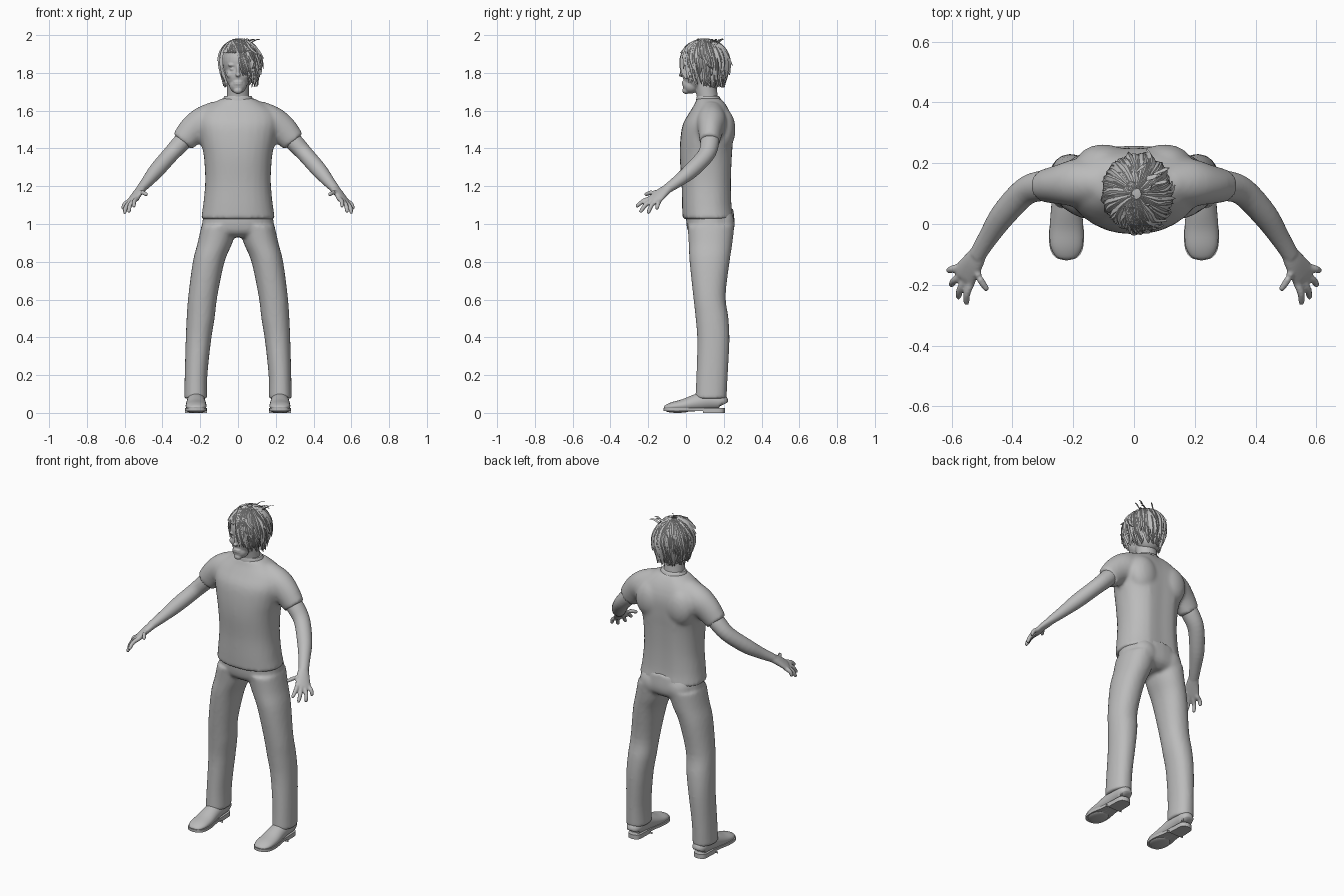
import bpy
import bmesh
import random
from math import cos, sin, pi, radians
from mathutils import Vector, Matrix

if "Cube" in bpy.data.objects:
    bpy.data.objects.remove(bpy.data.objects["Cube"])

random.seed(4)
SKIN = 0.006

grey = bpy.data.materials.new("plain grey")
grey.use_nodes = True
grey.diffuse_color = (0.5, 0.5, 0.5, 1)
grey.node_tree.nodes["Principled BSDF"].inputs["Base Color"].default_value = (0.5, 0.5, 0.5, 1)


def finish(name, bm, voxel=None, smooth=4, angle=50):
    """Turn a bmesh into a smooth object, optionally fusing its pieces."""
    bmesh.ops.recalc_face_normals(bm, faces=bm.faces)
    mesh = bpy.data.meshes.new(name)
    bm.to_mesh(mesh)
    bm.free()
    mesh.materials.append(grey)
    obj = bpy.data.objects.new(name, mesh)
    bpy.context.collection.objects.link(obj)
    if voxel:
        fuse = obj.modifiers.new("fuse", "REMESH")
        fuse.mode = "VOXEL"
        fuse.voxel_size = voxel
        fuse.use_smooth_shade = True
        relax = obj.modifiers.new("relax", "SMOOTH")
        relax.iterations = smooth
    bpy.ops.object.select_all(action="DESELECT")
    obj.select_set(True)
    bpy.context.view_layer.objects.active = obj
    bpy.ops.object.shade_smooth_by_angle(angle=radians(angle))
    return obj


def spline(rows, steps):
    """Smooth curve through rows of numbers."""
    rows = [Vector(r) for r in rows]
    out = []
    for i in range(len(rows) - 1):
        p, q = rows[i], rows[i + 1]
        before, after = rows[max(i - 1, 0)], rows[min(i + 2, len(rows) - 1)]
        for k in range(steps):
            t = k / steps
            m, n = (q - before) / 2, (after - p) / 2
            out.append(p + m * t + (3 * (q - p) - 2 * m - n) * t ** 2
                       + (2 * (p - q) + m + n) * t ** 3)
    return out + [rows[-1]]


def loft(bm, rows, across=None, sides=28, steps=4, power=1.0, groove=0.0):
    """Skin oval rings: each row is x, y, z, half width, half depth."""
    rows = spline(rows, steps)
    rings = []
    for i, row in enumerate(rows):
        centre = row.xyz if len(row) == 3 else Vector(row[:3])
        u, v = Vector((1, 0, 0)), Vector((0, 1, 0))
        if across:
            along = Vector(rows[min(i + 1, len(rows) - 1)][:3]) - Vector(rows[max(i - 1, 0)][:3])
            v = along.cross(Vector(across)).normalized()
            u = v.cross(along).normalized()
        ring = []
        for k in range(sides):
            a = 2 * pi * k / sides
            c, s = cos(a), sin(a)
            px = abs(c) ** power * (1 if c > 0 else -1)
            py = abs(s) ** power * (1 if s > 0 else -1)
            if s > 0:
                py -= groove * max(0, 1 - (c / 0.35) ** 2)
            ring.append(bm.verts.new(centre + u * px * row[3] + v * py * row[4]))
        rings.append(ring)
    for lower, upper in zip(rings, rings[1:]):
        for k in range(sides):
            j = (k + 1) % sides
            bm.faces.new((lower[k], lower[j], upper[j], upper[k]))
    bm.faces.new(rings[0])
    bm.faces.new(rings[-1])


def blob(bm, centre, size):
    matrix = Matrix.Translation(centre) @ Matrix.Diagonal((*size, 1))
    bmesh.ops.create_uvsphere(bm, u_segments=24, v_segments=16, radius=1, matrix=matrix)


def flip(rows, side):
    return [(r[0] * side, *r[1:]) for r in rows]


# Shirt: trunk and both short sleeves fused together
shirt = bmesh.new()
loft(shirt, [(0, .122, 1.025, .197, .14), (0, .115, 1.1, .185, .136), (0, .112, 1.22, .174, .136),
             (0, .11, 1.35, .18, .143), (0, .115, 1.45, .2, .145), (0, .122, 1.53, .215, .138),
             (0, .13, 1.59, .2, .112), (0, .13, 1.635, .14, .085), (0, .122, 1.665, .085, .065)],
     power=0.88, groove=0.09)
for side in (1, -1):
    loft(shirt, flip([(.1, .135, 1.565, .09, .075), (.18, .135, 1.535, .088, .08),
                      (.24, .13, 1.495, .078, .066), (.295, .125, 1.435, .064, .054)], side),
         across=(-.7 * side, 0, -.7))
    blob(shirt, (.1 * side, .2, 1.5), (.09, .062, .11))
finish("shirt", shirt, .011, 5)

# Collar band
collar = bmesh.new()
loft(collar, [(0, .122, 1.64, .086, .07), (0, .118, 1.668, .076, .063), (0, .116, 1.678, .07, .058)], steps=2)
finish("collar", collar)

# Trousers: pelvis and two legs fused together
trousers = bmesh.new()
loft(trousers, [(0, .125, 1.08, .178, .125), (0, .13, 1.0, .19, .128), (0, .13, .955, .185, .115),
                (0, .13, .93, .1, .08)], power=0.9)
for side in (1, -1):
    loft(trousers, flip([(.1, .132, .99, .094, .124), (.122, .13, .9, .092, .116),
                         (.155, .125, .8, .084, .106), (.186, .124, .62, .077, .086),
                         (.198, .138, .5, .074, .087), (.21, .145, .38, .067, .085),
                         (.222, .138, .2, .06, .083), (.224, .132, .075, .061, .083)], side), power=.92)
    blob(trousers, (.085 * side, .18, 1.0), (.085, .078, .09))
finish("trousers", trousers, .01, 4)

for side, label in ((1, "left"), (-1, "right")):
    # Arm, palm and fingers fused together
    arm = bmesh.new()
    loft(arm, flip([(.25, .127, 1.485, .05, .047), (.305, .125, 1.425, .05, .047),
                    (.36, .105, 1.365, .046, .043), (.43, .03, 1.285, .042, .041),
                    (.48, -.045, 1.225, .033, .031), (.517, -.105, 1.183, .028, .023)], side),
         across=(.4 * side, .9, 0))
    loft(arm, flip([(.505, -.085, 1.195, .026, .022), (.528, -.125, 1.167, .037, .021),
                    (.555, -.165, 1.132, .044, .016), (.562, -.178, 1.122, .036, .012)], side),
         across=(.4 * side, .9, 0))
    fingers = [((.535, -.19, 1.135), (.553, -.265, 1.092)), ((.553, -.183, 1.125), (.58, -.245, 1.062)),
               ((.568, -.168, 1.118), (.604, -.203, 1.055)), ((.577, -.143, 1.12), (.612, -.155, 1.078)),
               ((.522, -.14, 1.165), (.482, -.22, 1.156))]
    for root, tip in fingers:
        root, tip = Vector(root), Vector(tip)
        knuckle = root.lerp(tip, .5) + Vector((.005, 0, .007))
        start = root.lerp(tip, -.3)
        path = [(*start, .013, .013), (*root, .0135, .013), (*knuckle, .012, .012),
                (*root.lerp(tip, .9), .01, .01), (*tip, .005, .005)]
        loft(arm, flip(path, side), across=(.4 * side, .9, 0), sides=14)
    finish(label + "_arm", arm, .0055, 3)

    # Shoe upper
    x = .222 * side
    upper = bmesh.new()
    loft(upper, [(x, .2, .045, .03, .022), (x, .185, .06, .043, .042), (x, .12, .065, .047, .05),
                 (x, .06, .055, .05, .046), (x, -.01, .04, .055, .034), (x, -.07, .034, .053, .024),
                 (x, -.105, .028, .036, .014), (x, -.114, .024, .015, .005)], across=(1, 0, 0))
    finish(label + "_shoe", upper)

    # Sole and heel cut from the same outline
    outline = spline([(0, .207), (.035, .19), (.041, .12), (.045, .05), (.057, -.02),
                      (.054, -.08), (.034, -.111), (0, -.12)], 4)
    loop = outline + [Vector((-p.x, p.y)) for p in reversed(outline[1:-1])]
    for part, low, high, back in (("sole", .01, .026, -1), ("heel", 0, .012, .09)):
        bm = bmesh.new()
        face = bm.faces.new([bm.verts.new((x + p.x, max(p.y, back), high)) for p in loop])
        new = bmesh.ops.extrude_face_region(bm, geom=[face])["geom"]
        for vert in (g for g in new if isinstance(g, bmesh.types.BMVert)):
            vert.co.z = low
        bmesh.ops.remove_doubles(bm, verts=bm.verts, dist=.0001)
        finish(label + "_" + part, bm, angle=30)
    ball = bmesh.new()
    blob(ball, (x, -.045, .012), (.053, .065, .012))
    finish(label + "_sole_tread", ball)

# Head and neck with facial features
head = bmesh.new()
loft(head, [(0, .13, 1.6, .066, .06), (0, .112, 1.68, .059, .056), (0, .1, 1.77, .06, .06)])
blob(head, (0, .085, 1.862), (.083, .106, .108))
blob(head, (0, .05, 1.79), (.067, .068, .08))
blob(head, (0, .026, 1.735), (.046, .044, .045))
blob(head, (0, 0, 1.706), (.024, .02, .018))
blob(head, (0, -.017, 1.81), (.009, .016, .032))
blob(head, (0, -.026, 1.789), (.014, .014, .01))
for level in (1.752, 1.741):
    blob(head, (0, -.009, level), (.025, .013, .006))
for side in (1, -1):
    blob(head, (.03 * side, -.003, 1.842), (.026, .014, .009))
    blob(head, (.029 * side, -.003, 1.82), (.015, .01, .008))
    blob(head, (.042 * side, .012, 1.79), (.02, .02, .02))
    blob(head, (.077 * side, .075, 1.81), (.012, .022, .032))
finish("head", head, .005, 2)

# Scalp hair under the locks
cap = bmesh.new()
blob(cap, (.005, .108, 1.868), (.098, .112, .106))
blob(cap, (.005, .13, 1.79), (.08, .07, .08))
blob(cap, (.045, .052, 1.86), (.055, .068, .085))
finish("hair_base", cap, .008, 3)


def lock(bm, points, width, centre):
    """Tapered, slightly ridged strip of hair."""
    path = spline(points, 3)
    rows = []
    for i, p in enumerate(path):
        t = i / (len(path) - 1)
        along = path[min(i + 1, len(path) - 1)] - path[max(i - 1, 0)]
        out = (p - centre).normalized()
        across = along.cross(out).normalized() * width * (.5 + t) * (1.02 - t) ** .6
        rows.append([bm.verts.new(p - across), bm.verts.new(p + out * width * .35), bm.verts.new(p + across)])
    for a, b in zip(rows, rows[1:]):
        for k in (0, 1):
            bm.faces.new((a[k], a[k + 1], b[k + 1], b[k]))


# Layered locks falling from the crown, wilder on the left side
hair = bmesh.new()
middle = Vector((.008, .1, 1.862))
for layer in range(5):
    for n in range(30):
        turn = 2 * pi * (n + random.random()) / 30
        front = max(0, -sin(turn))
        over_face = front > .45 and cos(turn) < .3
        end = -75 + 25 * layer * random.random() + 25 * front
        if over_face:
            end = max(end, 22)
        flare = random.uniform(.0, .1) + (.16 * random.random() if cos(turn) > .2 else 0)
        points = []
        for k in range(5):
            t = k / 4
            tilt = radians(82 + (end - 82) * t)
            bend = turn + .35 * t * t * random.uniform(.2, 1)
            reach = max(cos(tilt), .72 if tilt < 0 else 0) * (1.02 + .015 * layer + flare * t ** 3)
            drop = sin(tilt) * (.115 if tilt > 0 else .14)
            points.append(middle + Vector((.102 * reach * cos(bend), .12 * reach * sin(bend), drop)))
        lock(hair, points, random.uniform(.012, .02), middle)

# Fringe swept over the left half of the face
for n in range(16):
    s = n / 15
    sway = random.uniform(-.012, .012)
    points = [Vector((-.03 + .03 * s, .06, 1.972)), Vector((-.01 + .06 * s, .0, 1.94 - .01 * s)),
              Vector((.012 + .075 * s + sway, -.03 + .045 * s * s, 1.87)),
              Vector((.03 + .075 * s + sway, -.024 + .06 * s * s, 1.8 - .03 * s + sway))]
    lock(hair, points, .015, middle)

# Loose tufts on top and to the left
for n in range(14):
    root = Vector((random.uniform(-.05, .07), random.uniform(.05, .17), 1.955))
    lean = Vector((random.uniform(-.01, .06), random.uniform(-.02, .04), random.uniform(.012, .025)))
    lock(hair, [root, root + lean * .6 + Vector((0, 0, .008)), root + lean], .009, middle)
finish("hair_locks", hair, angle=40)
